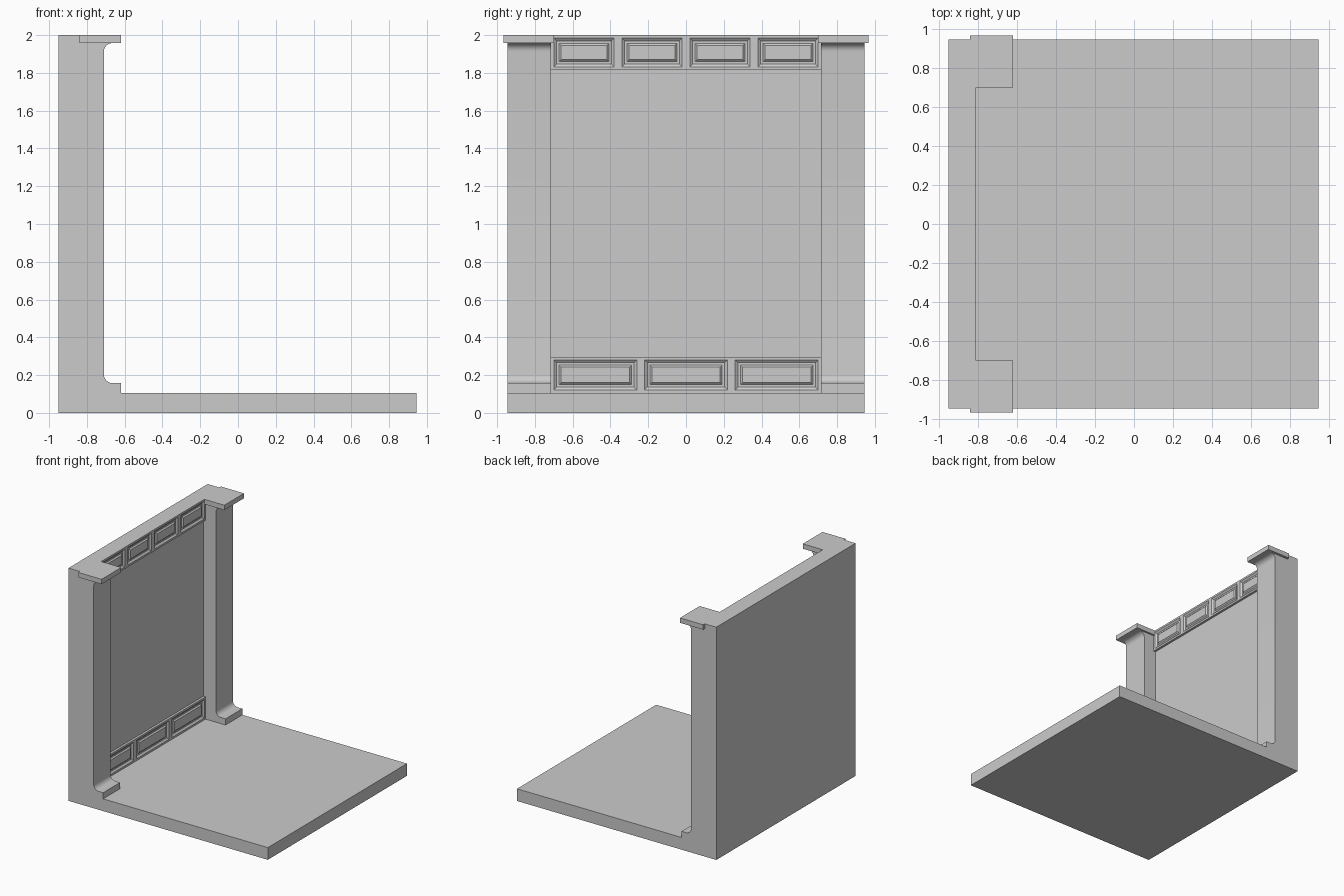
import bpy, bmesh, math

old = bpy.data.objects.get("Cube")
if old:
    bpy.data.objects.remove(old, do_unlink=True)

stone = bpy.data.materials.new("stone_grey")
stone.use_nodes = True
GREY = (0.6, 0.6, 0.6, 1)
stone.diffuse_color = GREY
stone.node_tree.nodes["Principled BSDF"].inputs["Base Color"].default_value = GREY


def finish(name, bm, smooth=0):
    bmesh.ops.recalc_face_normals(bm, faces=bm.faces)
    mesh = bpy.data.meshes.new(name)
    bm.to_mesh(mesh)
    bm.free()
    mesh.materials.append(stone)
    ob = bpy.data.objects.new(name, mesh)
    bpy.context.collection.objects.link(ob)
    if smooth:
        bpy.ops.object.select_all(action='DESELECT')
        ob.select_set(True)
        bpy.context.view_layer.objects.active = ob
        bpy.ops.object.shade_smooth_by_angle(angle=math.radians(smooth))
    return ob


def box(name, lo, hi):
    bm = bmesh.new()
    bmesh.ops.create_cube(bm, size=1)
    for v in bm.verts:
        v.co = [(a + b) / 2 + c * (b - a) for a, b, c in zip(lo, hi, v.co)]
    return finish(name, bm)


def prism(name, profile, y0, y1, smooth=0):
    """Extrude an (x, z) outline along y."""
    bm = bmesh.new()
    face = bm.faces.new([bm.verts.new((x, y0, z)) for x, z in profile])
    new = bmesh.ops.extrude_face_region(bm, geom=[face])["geom"]
    bmesh.ops.translate(bm, vec=(0, y1 - y0, 0),
                        verts=[g for g in new if isinstance(g, bmesh.types.BMVert)])
    return finish(name, bm, smooth)


def cove(cx, cz, r, start, steps=6):
    """Quarter circle from the start angle, turning clockwise."""
    angles = [math.radians(start - 90 * i / steps) for i in range(steps + 1)]
    return [(cx + r * math.cos(a), cz + r * math.sin(a)) for a in angles]


def frieze(name, z0, z1, count):
    """Moulding strip with a row of sunken frames around raised centres."""
    half, gap, margin = 0.716, 0.04, 0.016
    pitch = (2 * half - 2 * margin + gap) / count
    ys = [-half]
    for i in range(count):
        start = -half + margin + i * pitch
        ys += [start, start + pitch - gap]
    ys.append(half)
    zs = [z0, z0 + margin, z1 - margin, z1]
    bm = bmesh.new()
    grid = [[bm.verts.new((-0.81, y, z)) for z in zs] for y in ys]
    panels = []
    for i in range(len(ys) - 1):
        for j in range(3):
            f = bm.faces.new((grid[i][j], grid[i + 1][j],
                              grid[i + 1][j + 1], grid[i][j + 1]))
            if i % 2 and j == 1:
                panels.append(f)
    # Sides running back to the wall
    rim = [e for e in bm.edges if e.is_boundary]
    new = bmesh.ops.extrude_edge_only(bm, edges=rim)["geom"]
    for v in new:
        if isinstance(v, bmesh.types.BMVert):
            v.co.x = -0.83
    bm.normal_update()
    # Sloped frame, flat channel, raised centre
    for width, depth in ((0.022, -0.012), (0.018, 0), (0.015, 0.01)):
        bmesh.ops.inset_individual(bm, faces=panels, thickness=width, depth=depth)
    return finish(name, bm)


# Floor and back wall
box("floor", (-0.83, -0.945, 0), (0.945, 0.945, 0.105))
box("back_wall", (-0.95, -0.716, 0), (-0.83, 0.716, 2))

# Wall mouldings
frieze("upper_frieze", 1.815, 2, 4)
frieze("lower_frieze", 0.105, 0.297, 3)

# Corner pillars with coved foot and head, each with a cap slab
profile = [(-0.95, 0), (-0.83, 0), (-0.83, 0.105), (-0.62, 0.105), (-0.62, 0.158)]
profile += cove(-0.665, 0.203, 0.045, 270)
profile += cove(-0.665, 1.913, 0.045, 180)
profile += [(-0.84, 1.958), (-0.84, 2), (-0.95, 2)]
for side, s in (("right", -1), ("left", 1)):
    a, b = sorted((s * 0.716, s * 0.945))
    prism(side + "_pillar", profile, a, b, 30)
    a, b = sorted((s * 0.70, s * 0.967))
    box(side + "_pillar_cap", (-0.84, a, 1.958), (-0.62, b, 2))
